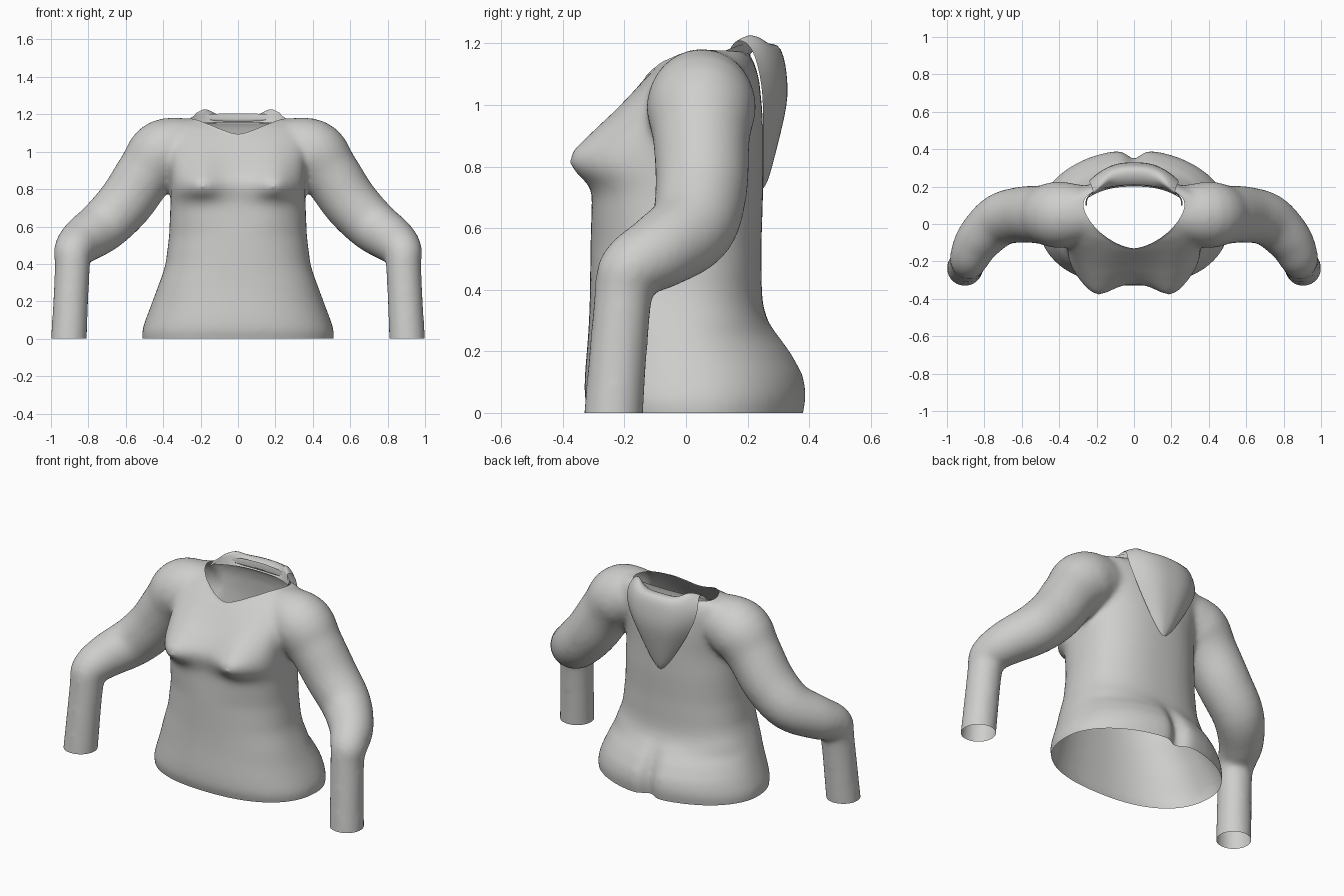
import bpy, bmesh, math
from mathutils import Vector

if "Cube" in bpy.data.objects:
    bpy.data.objects.remove(bpy.data.objects["Cube"])

cloth = bpy.data.materials.new("light grey cloth")
cloth.diffuse_color = (0.62, 0.62, 0.61, 1)
cloth.use_nodes = True
cloth.node_tree.nodes["Principled BSDF"].inputs["Base Color"].default_value = cloth.diffuse_color


def finish(name, bm):
    me = bpy.data.meshes.new(name)
    bm.to_mesh(me)
    bm.free()
    ob = bpy.data.objects.new(name, me)
    bpy.context.collection.objects.link(ob)
    me.materials.clear()
    me.materials.append(cloth)
    for p in me.polygons:
        p.use_smooth = True
        p.material_index = 0
    return ob


def loft(bm, rows, closed=True):
    rings = [[bm.verts.new(p) for p in row] for row in rows]
    n = len(rings[0])
    for a, b in zip(rings, rings[1:]):
        for i in range(n if closed else n - 1):
            j = (i + 1) % n
            bm.faces.new((a[i], a[j], b[j], b[i]))
    if closed:
        bm.faces.new(rings[0][::-1])
        bm.faces.new(rings[-1])


def spow(v, e):
    return math.copysign(abs(v) ** e, v)


def bump(x, c, w):
    return math.exp(-((x - c) / w) ** 2)


# one torso ring: chest adds two front lobes, cleft a groove behind
def body_ring(z, hw, yf, yb, e=.85, chest=0, cleft=0, n=120):
    c, h = (yf + yb) / 2, (yb - yf) / 2
    ring = []
    for i in range(n):
        t = math.tau * i / n
        ex = e if math.sin(t) < 0 else max(e, .85)
        if cleft and math.sin(t) > 0:
            ex = 1
        x, y = hw * spow(math.cos(t), ex), c + h * spow(math.sin(t), ex)
        if y < c:
            y -= chest * bump(abs(x), .2, .1)
        else:
            y -= cleft * bump(x, 0, .045)
        ring.append((x, y, z))
    return ring


bm = bmesh.new()
# torso: height, half width, front, back, squareness, chest, cleft
loft(bm, [body_ring(*s) for s in [
    (-.06, .50, -.30, .38, .85, 0, .05), (0, .513, -.315, .388, .85, 0, .05),
    (.04, .513, -.328, .397, .85, 0, .05), (.08, .502, -.33, .397, .85, 0, .05),
    (.13, .484, -.328, .385, .85, 0, .05), (.2, .457, -.322, .345, .85, 0, .035),
    (.25, .439, -.318, .305, .85, 0, .015), (.3, .42, -.315, .265),
    (.35, .402, -.313, .25), (.4, .387, -.312, .246),
    (.55, .368, -.31, .245), (.7, .362, -.305, .25, .75, .008),
    (.74, .361, -.308, .25, .7, .02), (.775, .36, -.315, .25, .62, .052),
    (.81, .36, -.322, .25, .6, .07), (.845, .36, -.318, .25, .6, .068),
    (.88, .361, -.30, .25, .6, .05), (.93, .365, -.262, .25, .6, .034),
    (.98, .372, -.22, .248, .6, .02), (1.03, .385, -.18, .243, .65, .01),
    (1.08, .395, -.14, .238, .7), (1.13, .38, -.09, .225, .8),
    (1.17, .33, -.03, .205), (1.186, .2, .02, .17)]])

# sleeves: centre points and radii, swept as round tubes
sleeve = [((.2, .06, 1.04), .135), ((.39, .05, 1.0), .178), ((.49, .05, .89), .158),
          ((.60, .05, .73), .15), ((.72, .02, .605), .141), ((.83, -.085, .525), .124),
          ((.88, -.18, .465), .106), ((.886, -.205, .37), .094), ((.907, -.24, -.06), .097)]
for s in (-1, 1):
    fine = []
    for i in range(len(sleeve) - 1):
        p = [sleeve[max(0, min(len(sleeve) - 1, i + k))] for k in (-1, 0, 1, 2)]
        v = [Vector((*q[0], q[1])) for q in p]
        for k in range(5):
            t = k / 5
            fine.append(.5 * (2 * v[1] + (v[2] - v[0]) * t
                              + (2 * v[0] - 5 * v[1] + 4 * v[2] - v[3]) * t * t
                              + (3 * v[1] - v[0] - 3 * v[2] + v[3]) * t ** 3))
    fine.append(Vector((*sleeve[-1][0], sleeve[-1][1])))
    rows = []
    for i, q in enumerate(fine):
        d = (fine[min(i + 1, len(fine) - 1)] - fine[max(i - 1, 0)]).to_3d().normalized()
        a = (Vector((0, 1, 0)) - d * d.y).normalized()
        b = d.cross(a)
        rows.append([])
        for k in range(28):
            t = math.tau * k / 28
            p = q.to_3d() + (a * math.cos(t) + b * math.sin(t)) * q.w
            rows[-1].append((s * p.x, p.y, p.z))
    loft(bm, rows)
bmesh.ops.recalc_face_normals(bm, faces=bm.faces)
top = finish("sweater_body", bm)

# fuse torso and sleeves into one skin
mod = top.modifiers.new("fuse", 'REMESH')
mod.mode = 'VOXEL'
mod.voxel_size = .014
mod.use_smooth_shade = True
bpy.context.view_layer.update()
fused = bpy.data.meshes.new_from_object(top.evaluated_get(bpy.context.evaluated_depsgraph_get()))
bpy.data.objects.remove(top)
bm = bmesh.new()
bm.from_mesh(fused)
for _ in range(8):
    bmesh.ops.smooth_vert(bm, verts=bm.verts, factor=.5,
                          use_axis_x=True, use_axis_y=True, use_axis_z=True)
# open hem and cuffs
bmesh.ops.bisect_plane(bm, geom=bm.verts[:] + bm.edges[:] + bm.faces[:],
                       plane_co=(0, 0, 0), plane_no=(0, 0, -1), clear_outer=True)


# open neckline, rounded behind and pointed in front
def neck(co):
    u, v = abs(co.x) / .27, (co.y - .1) / (.1 if co.y > .1 else .23)
    e = 2.5 if v > 0 else 1.6
    return (u ** e + abs(v) ** e) ** (1 / e)


bmesh.ops.delete(bm, context='FACES', geom=[
    f for f in bm.faces if all(v.co.z > .95 and neck(v.co) < 1 for v in f.verts)])
rim = [v for v in bm.verts if v.is_boundary and v.co.z > .95]
for _ in range(8):
    mean = {}
    for v in rim:
        near = [e.other_vert(v).co for e in v.link_edges if e.is_boundary]
        mean[v] = (v.co + sum(near, Vector()) / len(near)) / 2
    for v, co in mean.items():
        k = neck(co)
        v.co = (co.x / k, .1 + (co.y - .1) / k, co.z)
finish("sweater_body", bm)


# hood hanging down the back: height, half width, middle depth, edge depth
def hood_row(z, w, ym, ye, lift=0, n=24):
    row = []
    for i in range(n + 1):
        u = 2 * i / n - 1
        row.append((w * u, ye + (ym - ye) * (1 - abs(u) ** 2.6),
                    z + lift * math.exp(-((abs(u) - .8) / .2) ** 2)))
    return row


bm = bmesh.new()
loft(bm, [hood_row(*r) for r in [
    (1.155, .26, .2, .13), (1.185, .235, .225, .15, .03), (1.2, .215, .26, .165, .035),
    (1.2, .225, .3, .2, .015), (1.16, .24, .318, .225), (1.1, .235, .328, .24),
    (1.03, .21, .332, .25), (.96, .173, .32, .25), (.88, .125, .3, .25),
    (.8, .075, .28, .25), (.75, .035, .265, .25), (.73, .01, .252, .248)]], closed=False)
hood = finish("hood", bm)
sub = hood.modifiers.new("soften", 'SUBSURF')
sub.levels = sub.render_levels = 1

# neckband along the back of the opening
bm = bmesh.new()
rows = []
for z, k in ((1.15, 1.0), (1.185, .97), (1.205, 1.0)):
    rows.append([(.26 * k * math.cos(math.pi * i / 24),
                  .1 + .11 * k * math.sin(math.pi * i / 24) ** .7,
                  1.16 + (z - 1.16) * math.sin(math.pi * i / 24) ** .5) for i in range(25)])
loft(bm, rows, closed=False)
finish("neckband", bm)
